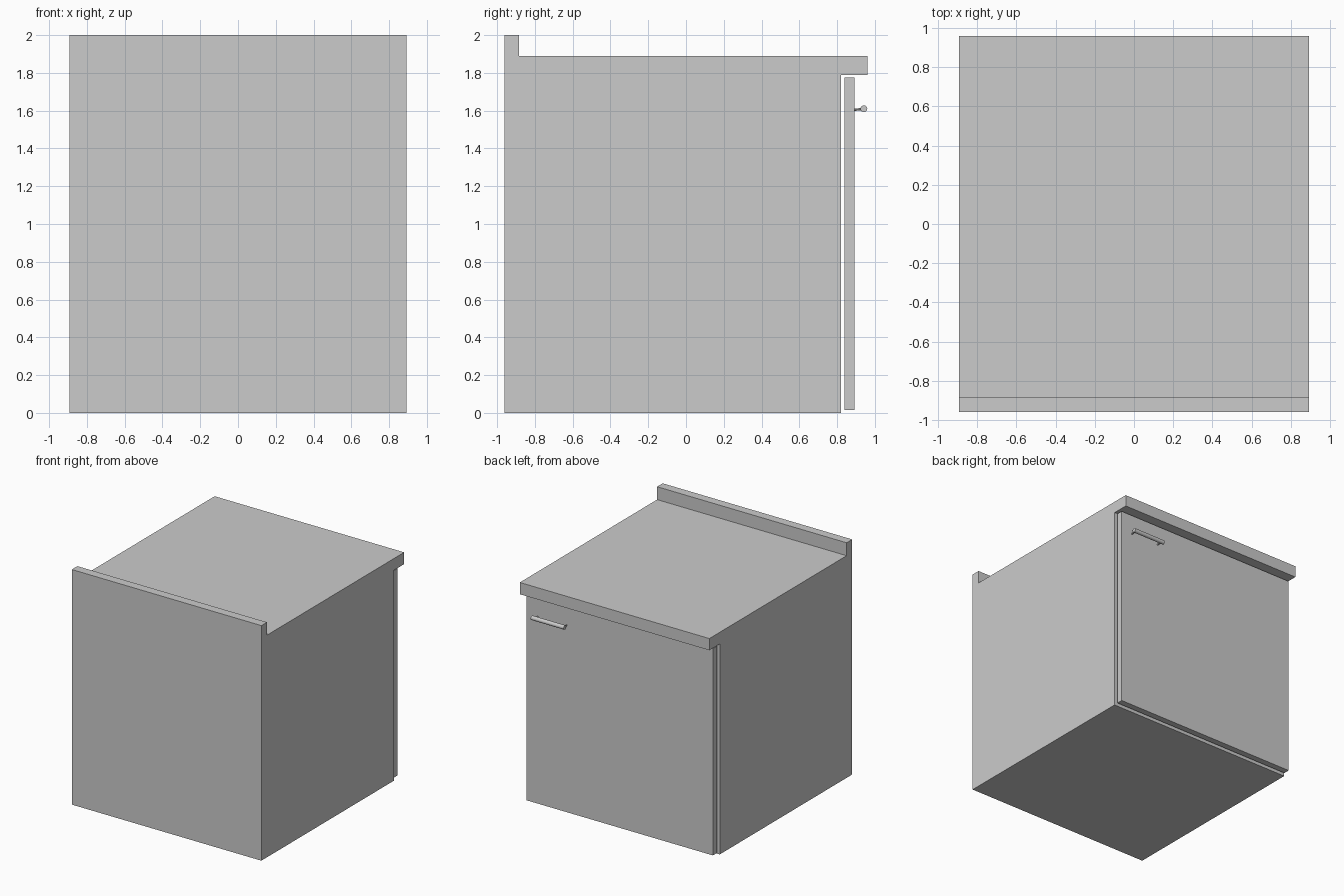
import bpy
import bmesh
from mathutils import Vector

if "Cube" in bpy.data.objects:
    bpy.data.objects.remove(bpy.data.objects["Cube"])


def finish(name, bm):
    bmesh.ops.recalc_face_normals(bm, faces=bm.faces)
    mesh = bpy.data.meshes.new(name)
    bm.to_mesh(mesh)
    bm.free()
    obj = bpy.data.objects.new(name, mesh)
    bpy.context.collection.objects.link(obj)
    return obj


def extrude_profile(name, yz, half_width):
    """Side outline in y, z swept across the width."""
    bm = bmesh.new()
    face = bm.faces.new([bm.verts.new((-half_width, y, z)) for y, z in yz])
    ext = bmesh.ops.extrude_face_region(bm, geom=[face])
    moved = [v for v in ext["geom"] if isinstance(v, bmesh.types.BMVert)]
    bmesh.ops.translate(bm, verts=moved, vec=(2 * half_width, 0, 0))
    return finish(name, bm)


def rod(name, start, end, radius, sides):
    """Capped cylinder between two points."""
    a, b = Vector(start), Vector(end)
    bpy.ops.mesh.primitive_cylinder_add(
        vertices=sides, radius=radius, depth=(b - a).length, location=(a + b) / 2,
        rotation=(b - a).to_track_quat('Z', 'Y').to_euler())
    obj = bpy.context.object
    obj.name = name
    bpy.ops.object.shade_smooth_by_angle()
    return obj


# Cabinet body with overhanging worktop and raised rear lip
extrude_profile("cabinet_body", [
    (-0.96, 0), (0.82, 0), (0.82, 1.79), (0.96, 1.79),
    (0.96, 1.89), (-0.885, 1.89), (-0.885, 2.0), (-0.96, 2.0)], 0.892)

# Door panel, set slightly away from the body
extrude_profile("door", [
    (0.838, 0.015), (0.892, 0.015), (0.892, 1.775), (0.838, 1.775)], 0.878)

# Bar handle on two thin posts
rod("handle_bar", (0.48, 0.942, 1.61), (0.79, 0.942, 1.61), 0.018, 16)
for i, x in enumerate((0.50, 0.77)):
    rod(f"handle_post_{i + 1}", (x, 0.888, 1.604), (x, 0.942, 1.61), 0.006, 8)
